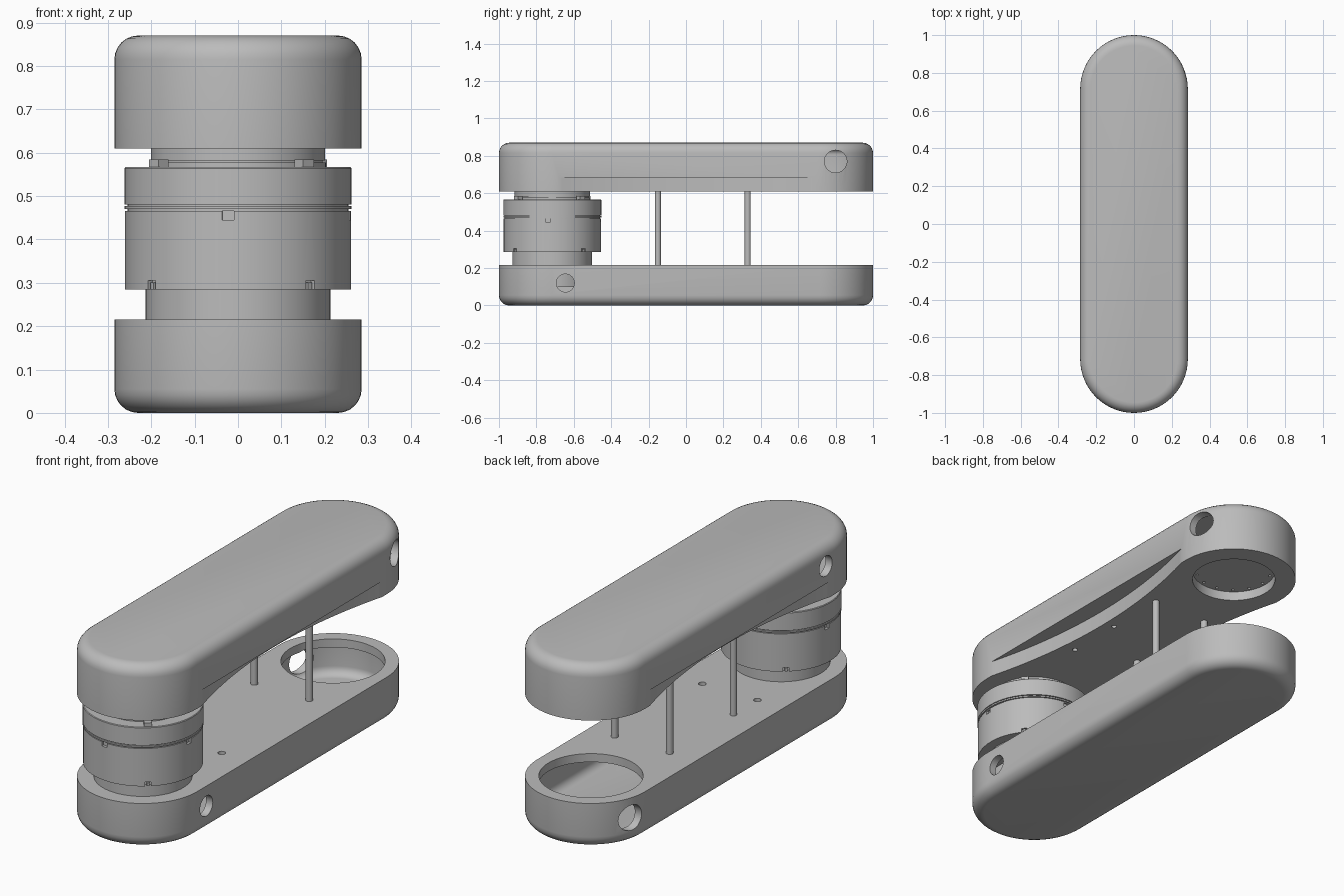
import bpy, bmesh, math
from mathutils import Matrix, Vector

if "Cube" in bpy.data.objects:
    bpy.data.objects.remove(bpy.data.objects["Cube"], do_unlink=True)

grey = bpy.data.materials.new("plain_grey")
grey.use_nodes = True
grey.diffuse_color = (0.5, 0.5, 0.5, 1)
grey.node_tree.nodes["Principled BSDF"].inputs["Base Color"].default_value = (0.5, 0.5, 0.5, 1)

END = 0.715      # distance of the round end centres from the middle
RADIUS = 0.285   # radius of the round ends


def finish(name, bm):
    bmesh.ops.recalc_face_normals(bm, faces=bm.faces)
    mesh = bpy.data.meshes.new(name)
    bm.to_mesh(mesh)
    bm.free()
    mesh.materials.append(grey)
    ob = bpy.data.objects.new(name, mesh)
    bpy.context.collection.objects.link(ob)
    return ob


def activate(ob):
    bpy.ops.object.select_all(action='DESELECT')
    ob.select_set(True)
    bpy.context.view_layer.objects.active = ob


def smooth(ob):
    activate(ob)
    bpy.ops.object.shade_smooth_by_angle(angle=math.radians(30))


def stadium(name, r, z0, z1, fillet_z, fillet):
    """Upright slab with round ends, filleted along the rim at fillet_z."""
    bm = bmesh.new()
    n = 32
    ring = []
    for side in (1, -1):
        for i in range(n + 1):
            a = math.pi * i / n
            ring.append(bm.verts.new((side * r * math.cos(a), side * (END + r * math.sin(a)), z0)))
    base = bm.faces.new(ring)
    up = bmesh.ops.extrude_face_region(bm, geom=[base])
    bmesh.ops.translate(bm, vec=(0, 0, z1 - z0),
                        verts=[v for v in up['geom'] if isinstance(v, bmesh.types.BMVert)])
    if fillet:
        rim = [e for e in bm.edges if all(abs(v.co.z - fillet_z) < 1e-4 for v in e.verts)]
        bmesh.ops.bevel(bm, geom=rim, offset=fillet, segments=6, profile=0.5, affect='EDGES')
    return finish(name, bm)


def cylinder(name, r, centre, length, axis='Z', segments=48):
    bm = bmesh.new()
    turn = Matrix.Rotation(math.pi / 2, 4, 'Y') if axis == 'X' else Matrix()
    bmesh.ops.create_cone(bm, cap_ends=True, segments=segments, radius1=r, radius2=r,
                          depth=length, matrix=Matrix.Translation(centre) @ turn)
    return finish(name, bm)


def block(name, angle, r, z, size):
    """Box set on the motor at a given angle, measured from the front."""
    bm = bmesh.new()
    place = (Matrix.Translation((0, -END, z)) @ Matrix.Rotation(math.radians(angle), 4, 'Z')
             @ Matrix.Translation((0, -r, 0)) @ Matrix.Diagonal((*size, 1)))
    bmesh.ops.create_cube(bm, size=1, matrix=place)
    return finish(name, bm)


def cut(target, cutters):
    for c in cutters:
        c.hide_render = True
        mod = target.modifiers.new("cut", 'BOOLEAN')
        mod.operation = 'DIFFERENCE'
        mod.solver = 'EXACT'
        mod.object = c
        activate(target)
        bpy.ops.object.modifier_apply(modifier=mod.name)
        bpy.data.objects.remove(c, do_unlink=True)


def revolve(name, profile, y, segments=64):
    """Solid of revolution from (radius, height) points."""
    bm = bmesh.new()
    verts = [bm.verts.new((r, 0, z)) for r, z in profile]
    edges = [bm.edges.new(p) for p in zip(verts, verts[1:])]
    bmesh.ops.spin(bm, geom=verts + edges, cent=(0, 0, 0), axis=(0, 0, 1),
                   angle=2 * math.pi, steps=segments)
    bmesh.ops.remove_doubles(bm, verts=bm.verts, dist=1e-5)
    bmesh.ops.translate(bm, vec=(0, y, 0), verts=bm.verts)
    return finish(name, bm)


def side_hole(r, side, y, z):
    return cylinder("hole_cutter", r, (side * 0.27, y, z), 0.16, 'X')


# Lower arm: hollow, with an open socket at the back and cable holes in the sides
lower = stadium("lower_arm", RADIUS, 0, 0.215, 0, 0.055)
cut(lower, [stadium("cavity_cutter", 0.25, 0.035, 0.175, 0.035, 0.04),
            cylinder("socket_cutter", 0.225, (0, END, 0.2), 0.1, segments=64),
            side_hole(0.048, 1, -0.645, 0.12),
            side_hole(0.06, -1, 0.8, 0.12)]
    + [cylinder("screw_cutter", 0.017, (x, -0.33, 0.2), 0.1, segments=24) for x in (-0.145, 0.145)])
smooth(lower)

# Upper arm: hollow, with a narrowed waist along its lower edge
upper = stadium("upper_arm", RADIUS, 0.61, 0.87, 0.87, 0.055)
depth, half = 0.09, 0.68
big = (half ** 2 + depth ** 2) / (2 * depth)
waist = [cylinder("waist_cutter", big, (s * (RADIUS - depth + big), 0, 0.6175), 0.135, segments=320)
         for s in (1, -1)]
cut(upper, waist + [stadium("cavity_cutter", 0.25, 0.705, 0.835, 0.835, 0.03),
                    cylinder("socket_cutter", 0.19, (0, END, 0.62), 0.07, segments=64),
                    side_hole(0.06, 1, 0.8, 0.77),
                    side_hole(0.048, -1, -0.645, 0.77)]
    + [cylinder("screw_cutter", 0.012, (0.145, y, 0.61), 0.06, segments=24) for y in (0.03, -0.25)])
# Ring of small screw holes in the upper socket
cut(upper, [cylinder("screw_cutter", 0.007,
                     Vector((0.172 * math.cos(a), END + 0.172 * math.sin(a), 0.655)), 0.03, segments=12)
            for a in (2 * math.pi * i / 14 for i in range(14))])
smooth(upper)

# Motor joining the arms at the front
motor = revolve("motor_body", [
    (0, 0.1), (0.213, 0.1), (0.213, 0.285), (0.26, 0.285), (0.26, 0.465), (0.255, 0.465),
    (0.255, 0.47), (0.262, 0.47), (0.262, 0.477), (0.255, 0.477), (0.255, 0.481),
    (0.262, 0.481), (0.262, 0.564), (0.259, 0.567), (0, 0.567)], -END)
cut(motor, [block("notch_cutter", 40 + 90 * i, 0.262, 0.293, (0.026, 0.03, 0.024)) for i in range(4)]
    + [block("notch_cutter", 90 * i - 5, 0.262, 0.455, (0.028, 0.03, 0.02)) for i in range(4)])
smooth(motor)
neck = revolve("motor_neck", [
    (0, 0.56), (0.203, 0.56), (0.203, 0.577), (0.195, 0.577), (0.195, 0.582),
    (0.201, 0.582), (0.201, 0.63), (0, 0.63)], -END)
smooth(neck)
for i in range(4):
    block("motor_tab", 40 + 90 * i, 0.238, 0.574, (0.034, 0.03, 0.02))
    block("motor_lower_tab", 40 + 90 * i, 0.252, 0.293, (0.012, 0.014, 0.016))

# Support rods between the arms
for x, y in ((0.145, 0.33), (-0.145, 0.33), (-0.145, -0.15)):
    smooth(cylinder("support_rod", 0.016, (x, y, 0.415), 0.43, segments=24))
